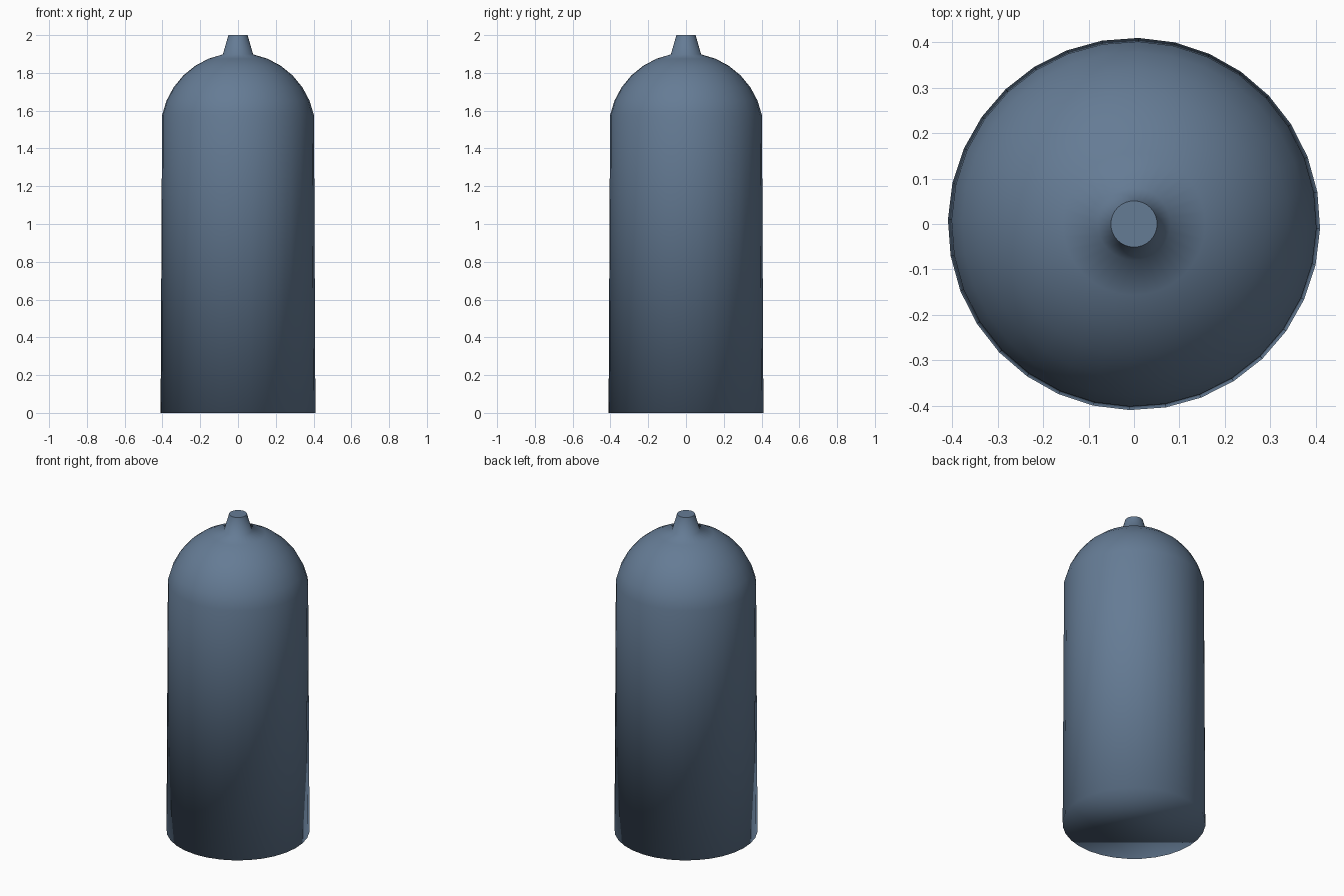
import bpy, bmesh, math

if "Cube" in bpy.data.objects:
    bpy.data.objects.remove(bpy.data.objects["Cube"])

SIDES = 32
TURN = math.radians(-1.4)
R, DOME_Z = 0.41, 1.496

# Profile (radius, height): base, dome rings, tapered neck
profile = [(R, 0.0)]
for i in range(1, 8):
    a = math.radians(11.25 * i)
    profile.append((R * math.cos(a), DOME_Z + R * math.sin(a)))
profile.append((0.051, 2.0))

bm = bmesh.new()
rings = []
for r, z in profile:
    rings.append([bm.verts.new((r * math.cos(TURN + k * math.tau / SIDES),
                                r * math.sin(TURN + k * math.tau / SIDES), z))
                  for k in range(SIDES)])

# Wall, dome and neck
for lo, hi in zip(rings, rings[1:]):
    for k in range(SIDES):
        n = (k + 1) % SIDES
        bm.faces.new((lo[k], lo[n], hi[n], hi[k]))

# Base and neck cap
bm.faces.new(rings[0][::-1])
cap = bm.faces.new(rings[-1])

# Smooth throughout, with a crisp rim on the neck cap
for f in bm.faces:
    f.smooth = True
cap.smooth = False
for e in cap.edges:
    e.smooth = False

mesh = bpy.data.meshes.new("gas_cylinder")
bm.to_mesh(mesh)
bm.free()
obj = bpy.data.objects.new("gas_cylinder", mesh)
bpy.context.collection.objects.link(obj)

# Blue-grey paint
mat = bpy.data.materials.new("blue_grey_paint")
mat.diffuse_color = (0.13, 0.20, 0.30, 1.0)
mat.use_nodes = True
mat.node_tree.nodes["Principled BSDF"].inputs["Base Color"].default_value = mat.diffuse_color
mesh.materials.append(mat)
